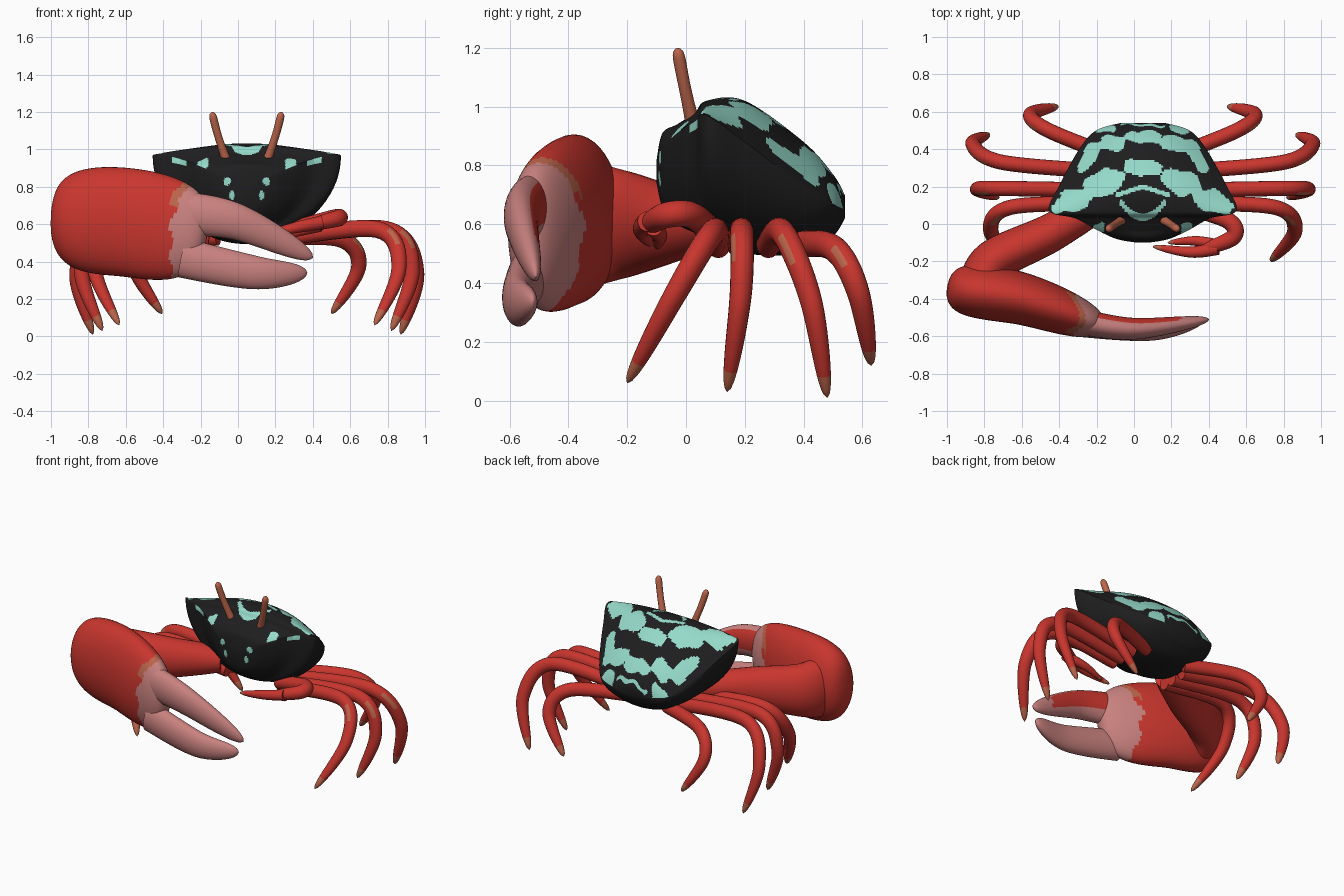
import bpy, bmesh, math
from mathutils import Vector

if "Cube" in bpy.data.objects:
    bpy.data.objects.remove(bpy.data.objects["Cube"])

MIDDLE = .047  # centre line of the body


def material(name, red, green, blue):
    made = bpy.data.materials.new(name)
    made.use_nodes = True
    made.diffuse_color = (red, green, blue, 1)
    shader = made.node_tree.nodes["Principled BSDF"]
    shader.inputs["Base Color"].default_value = (red, green, blue, 1)
    shader.inputs["Roughness"].default_value = .6
    return made


BLACK = material("shell black", .013, .013, .014)
TEAL = material("shell teal", .3, .7, .59)
RED = material("claw red", .58, .036, .027)
PINK = material("pincer pink", .58, .22, .21)
ORANGE = material("tip orange", .5, .13, .07)


def resample(points, count):
    """Smooth curve through tuples of any length."""
    padded = [points[0], *points, points[-1]]
    curve = []
    for i in range(count + 1):
        place = i / count * (len(points) - 1)
        k = min(int(place), len(points) - 2)
        t = place - k
        curve.append([b + t / 2 * (c - a + t * (2 * a - 5 * b + 4 * c - d + t * (3 * (b - c) + d - a)))
                      for a, b, c, d in zip(*padded[k:k + 4])])
    return curve


def skin(name, rings, materials, rule=None):
    """Bridge closed rings; rule(centre, normal, fraction along, fraction around) picks the colour."""
    bm = bmesh.new()
    loops = [[bm.verts.new(point) for point in ring] for ring in rings]
    place = {}
    for i, (lower, upper) in enumerate(zip(loops, loops[1:])):
        for k in range(len(lower)):
            face = bm.faces.new((lower[k - 1], lower[k], upper[k], upper[k - 1]))
            place[face] = (i / (len(loops) - 2), k / len(lower))
    for end, loop in enumerate((loops[0], loops[-1])):
        place[bm.faces.new(loop)] = (end, 0)
    bmesh.ops.recalc_face_normals(bm, faces=bm.faces)
    if rule:
        for face in bm.faces:
            face.material_index = rule(face.calc_center_median(), face.normal, *place[face])
    mesh = bpy.data.meshes.new(name)
    bm.to_mesh(mesh)
    bm.free()
    for item in materials:
        mesh.materials.append(item)
    part = bpy.data.objects.new(name, mesh)
    bpy.context.collection.objects.link(part)
    bpy.ops.object.select_all(action="DESELECT")
    bpy.context.view_layer.objects.active = part
    part.select_set(True)
    bpy.ops.object.shade_smooth_by_angle(angle=math.radians(45))


def tube(name, points, radius, materials, rule=None, count=40, sides=20, mirror=False):
    """Sweep an ellipse along a path; radius(fraction) gives its sideways and upright size."""
    path = [Vector(point) for point in resample(points, count)]
    side, rings = None, []
    for i, centre in enumerate(path):
        along = (path[min(i + 1, count)] - path[max(i - 1, 0)]).normalized()
        side = side - along * side.dot(along) if side else along.cross(Vector((0, 0, 1)))
        side.normalize()
        up = side.cross(along)
        wide, tall = radius(i / count)
        ring = []
        for k in range(sides):
            angle = math.tau * k / sides
            point = centre + side * wide * math.cos(angle) + up * tall * math.sin(angle)
            if mirror:
                point.x = 2 * MIDDLE - point.x
            ring.append(point)
        rings.append(ring)
    skin(name, rings, materials, rule)


def taper(size, power, flatness=1):
    """Radius that narrows to a point, later for a higher power."""
    def radius(s):
        tall = size * max(1 - s ** power, .002) ** .6
        return tall * flatness, tall
    return radius


# Shell: sections from front to back as (y, half width, rim z, top z, bottom z)
sections = [(-.1, .03, .8, .82, .74), (-.08, .14, .86, .91, .66), (-.03, .25, .91, .94, .6),
            (.03, .36, .95, .98, .57), (.07, .5, .97, 1.02, .54), (.2, .45, .88, 1.02, .5),
            (.4, .34, .73, .88, .5), (.5, .25, .67, .77, .56), (.54, .12, .65, .7, .62)]
ROOF, BELLY = 72, 40
shell_rings = []
for y, width, rim, top, bottom in resample(sections, 176):
    ring = []
    for k in range(ROOF):
        across = 1 - 2 * k / ROOF
        ring.append((MIDDLE + width * across, y, rim + (top - rim) * (1 - abs(across) ** 2.2)))
    for k in range(BELLY):
        angle = math.pi * k / BELLY
        ring.append((MIDDLE - width * math.cos(angle), y, rim - (rim - bottom) * math.sin(angle)))
    shell_rings.append(ring)

# Shell patches as (distance from centre line, y, half width, half depth, slant)
patches = [(0, .465, .1, .03, 0), (.165, .43, .07, .04, .3), (0, .3, .105, .04, 0),
           (.285, .365, .04, .085, .5), (.21, .22, .1, .07, .5), (.37, .125, .095, .065, .7),
           (.235, -.02, .03, .03, 0), (0, .53, .12, .008, 0), (.2, .51, .055, .02, .5)]
# Front spots as (distance from centre line, z, half width, half height)
spots = [(.37, .93, .05, .016), (.105, .83, .02, .02), (.08, .755, .014, .024)]


def shell_rule(centre, normal, along, around):
    off = abs(centre.x - MIDDLE)
    if around <= ROOF / (ROOF + BELLY) and normal.z > .05:
        wobble = (math.sin(centre.x * 55) + math.sin(centre.y * 70 + centre.x * 20)) * .006
        for x, y, width, depth, slant in patches:
            ahead = centre.y - y + wobble
            if abs((off - x + slant * ahead) / width) ** 3 + abs(ahead / depth) ** 3 < 1:
                return 1
        cup = off < .12 and abs(centre.y - .035 - 6 * off * off) < .02
        chevron = off < .14 and abs(centre.y - .2 + off / 3) < .013
        if cup or chevron:
            return 1
    if centre.y < .075 and normal.y < -.1:
        for x, z, width, height in spots:
            if math.hypot((off - x) / width, (centre.z - z) / height) < 1:
                return 1
    return 0


skin("shell", shell_rings, [BLACK, TEAL], shell_rule)


# Walking legs and eye stalks on both sides
def leg_rule(centre, normal, along, around):
    tip = along > .9
    streak = .4 < along < .52 and .05 < around < .2
    return int(tip or streak)


def stalk_radius(s):
    size = (.016 + .015 * (1 - s) ** 4 + .007 * s) * (1.01 - s ** 16)
    return size, size


legs = {"first": ((.25, .11, .53), (.75, .09, .57), (.73, -.2, .06)),
        "second": ((.25, .18, .53), (.8, .19, .57), (.82, .14, .03)),
        "third": ((.25, .28, .53), (.8, .33, .57), (.87, .48, .01)),
        "fourth": ((.2, .36, .53), (.55, .5, .52), (.5, .63, .12))}
for label, mirror in (("left", False), ("right", True)):
    for name, (hip, knee, tip) in legs.items():
        shin = (Vector(knee) + Vector(tip)) / 2 + Vector((.12, .02, .05))
        tube(f"{label}_{name}_leg", [hip, knee, shin, tip], taper(.045, 5, .9),
             [RED, ORANGE], leg_rule, mirror=mirror)
    tube(f"{label}_eye_stalk", [(.145, .03, .91), (.2, -.005, 1.07), (.234, -.03, 1.2)],
         stalk_radius, [ORANGE], mirror=mirror)


# Large claw on the right
def arm_radius(s):
    return .09 + .04 * s, .08 + .15 * s


def palm_radius(s):
    tall = .29 * math.sqrt(1.002 - abs(1 - 2 * s) ** 3)
    return tall * (.58 - s / 5), tall


def palm_rule(centre, normal, along, around):
    edge = max(0, centre.z - .62) / 2 - .36 + math.sin(centre.z * 40) / 80
    if centre.x > edge:
        return 1
    return 2 if centre.z > .7 and centre.x > edge - .05 else 0


def inner_rule(centre, normal, along, around):
    return int(normal.y > .75 and normal.z > -.2 and abs(centre.x) < .25)


tube("large_arm", [(-.2, .1, .6), (-.45, -.05, .6), (-.75, -.2, .6), (-.82, -.36, .6)],
     arm_radius, [RED], sides=32)
tube("large_palm", [(-1, -.34, .62), (-.6, -.4, .61), (-.17, -.55, .53)],
     palm_radius, [RED, PINK, ORANGE], palm_rule, count=80, sides=48)
tube("large_upper_finger", [(-.3, -.52, .66), (0, -.56, .61), (.4, -.51, .42)],
     taper(.115, 2, .6), [PINK, RED], inner_rule, sides=32)
tube("large_lower_finger", [(-.3, -.54, .42), (.1, -.57, .34), (.37, -.52, .34)],
     taper(.105, 2, .6), [PINK], sides=32)


# Small claw on the left
def tip_rule(centre, normal, along, around):
    return int(along > .85)


tube("small_arm", [(.25, .1, .56), (.5, .02, .63), (.53, -.07, .63), (.36, -.14, .59)],
     taper(.045, 8), [RED])
tube("small_outer_finger", [(.45, -.13, .61), (.3, -.15, .58), (.1, -.12, .53)],
     taper(.035, 2), [RED, ORANGE], tip_rule)
tube("small_inner_finger", [(.44, -.11, .59), (.32, -.09, .56), (.18, -.1, .52)],
     taper(.03, 2), [RED, ORANGE], tip_rule)
